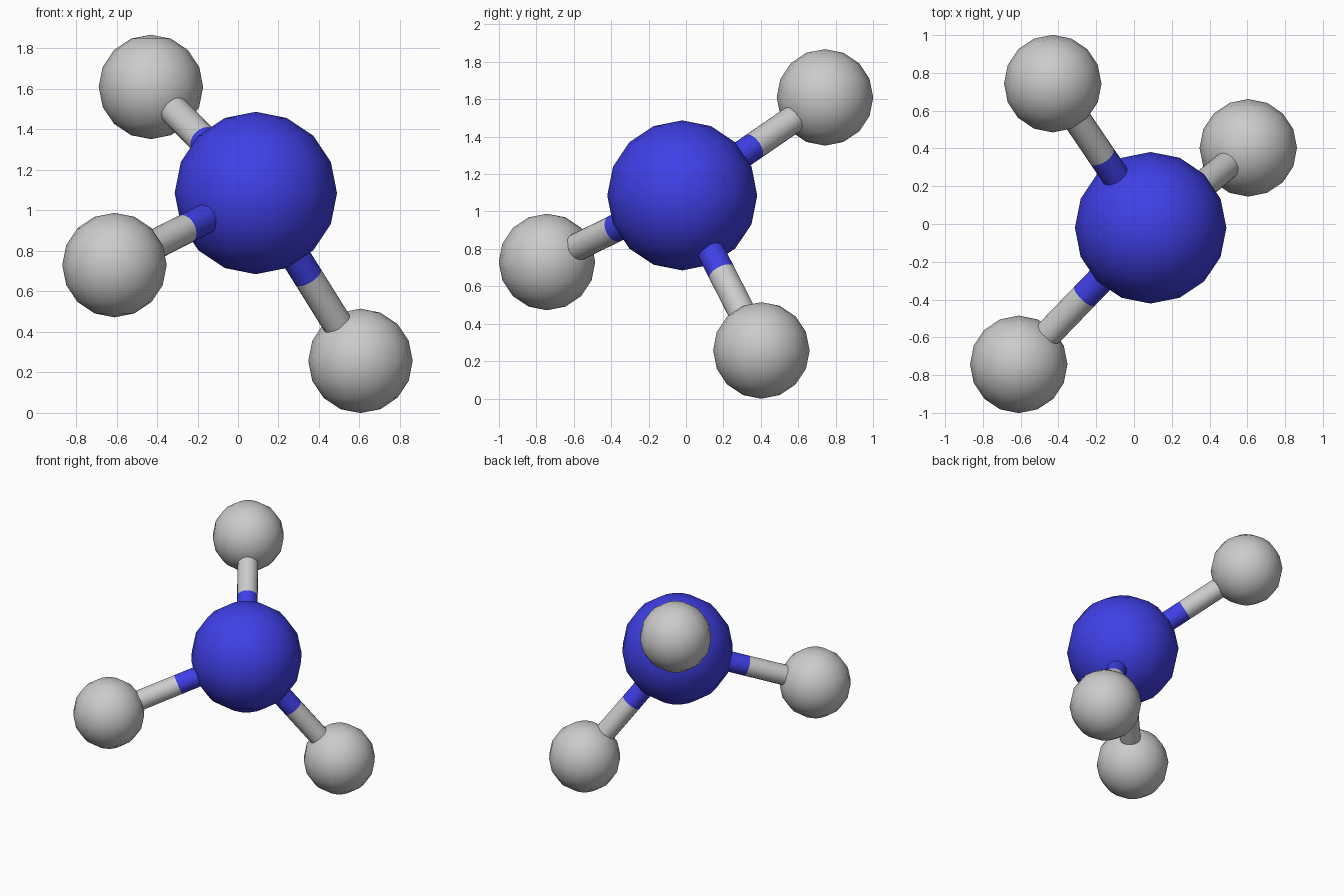
import bpy
import math
from mathutils import Vector

if "Cube" in bpy.data.objects:
    bpy.data.objects.remove(bpy.data.objects["Cube"])

BLUE = bpy.data.materials.new("blue")
BLUE.diffuse_color = (0.05, 0.05, 0.8, 1)
BLUE.use_nodes = True
BLUE.node_tree.nodes["Principled BSDF"].inputs["Base Color"].default_value = BLUE.diffuse_color

CENTRE = Vector((0.088, -0.02, 1.086))
OUTER = [Vector((-0.43, 0.743, 1.61)),
         Vector((-0.61, -0.743, 0.73)),
         Vector((0.605, 0.403, 0.257))]


def finish(name, mat):
    obj = bpy.context.object
    obj.name = name
    if mat:
        obj.data.materials.append(mat)
    bpy.ops.object.shade_smooth_by_angle(angle=math.radians(50))
    return obj


def ball(name, loc, radius, mat=None):
    bpy.ops.mesh.primitive_uv_sphere_add(segments=16, ring_count=8,
                                         radius=radius, location=loc)
    return finish(name, mat)


def rod(name, a, b, mat=None):
    d = b - a
    bpy.ops.mesh.primitive_cylinder_add(
        vertices=20, radius=0.074, depth=d.length, location=(a + b) / 2,
        rotation=d.to_track_quat('Z', 'Y').to_euler())
    return finish(name, mat)


# Central atom
ball("central_ball", CENTRE, 0.401, BLUE)

# Outer atoms, each joined by a bond that changes colour halfway
for i, p in enumerate(OUTER, 1):
    middle = (CENTRE + p) / 2
    ball(f"outer_ball_{i}", p, 0.258)
    rod(f"inner_bond_{i}", CENTRE, middle, BLUE)
    rod(f"outer_bond_{i}", middle, p)
